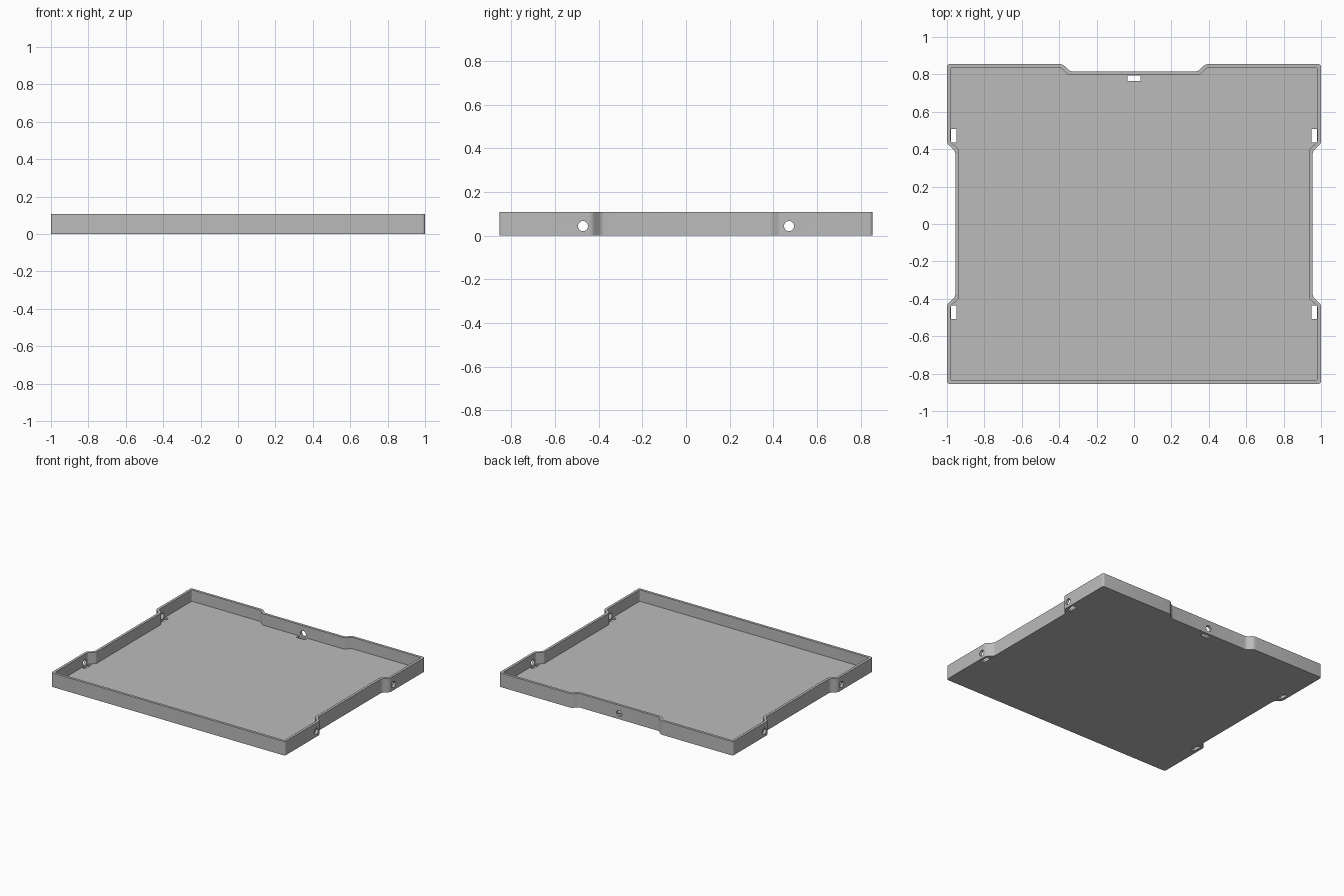
import bpy, bmesh, math
from mathutils import Vector, Matrix

if "Cube" in bpy.data.objects:
    bpy.data.objects.remove(bpy.data.objects["Cube"])

HEIGHT, WALL, FLOOR = 0.108, 0.02, 0.02
HOLE_Z, HOLE_R = 0.044, 0.023

grey = bpy.data.materials.new("light grey plastic")
grey.use_nodes = True
grey.diffuse_color = (0.5, 0.5, 0.5, 1)
grey.node_tree.nodes["Principled BSDF"].inputs["Base Color"].default_value = (0.5, 0.5, 0.5, 1)


def make_object(name, bm):
    bmesh.ops.recalc_face_normals(bm, faces=bm.faces)
    mesh = bpy.data.meshes.new(name)
    bm.to_mesh(mesh)
    bm.free()
    mesh.materials.append(grey)
    obj = bpy.data.objects.new(name, mesh)
    bpy.context.collection.objects.link(obj)
    return obj


def inset(points, distance):
    """Mitred inward offset of a counter-clockwise outline."""
    result = []
    for i, p in enumerate(points):
        a = (p - points[i - 1]).normalized()
        b = (points[(i + 1) % len(points)] - p).normalized()
        na, nb = Vector((-a.y, a.x)), Vector((-b.y, b.x))
        result.append(p + (na + nb) * distance / (1 + na.dot(nb)))
    return result


def fillet(points, radius, steps=4):
    """Round each corner with a short curve."""
    result = []
    for i, p in enumerate(points):
        start = p + (points[i - 1] - p).normalized() * radius
        end = p + (points[(i + 1) % len(points)] - p).normalized() * radius
        for k in range(steps + 1):
            t = k / steps
            result.append(start * (1 - t) ** 2 + p * 2 * t * (1 - t) + end * t * t)
    return result


# Tray: notched outline, raised wall and thin floor
half = [Vector(p) for p in ((1, -0.855), (1, -0.43), (0.955, -0.388), (0.955, 0.388),
                            (1, 0.43), (1, 0.855), (0.382, 0.855), (0.342, 0.816))]
outline = half + [Vector((-p.x, p.y)) for p in reversed(half)]
outer = fillet(outline, 0.016)
inner = fillet(inset(outline, WALL), 0.008)

bm = bmesh.new()
levels = ((outer, 0), (outer, HEIGHT), (inner, HEIGHT), (inner, FLOOR))
rings = [[bm.verts.new((p.x, p.y, z)) for p in ring] for ring, z in levels]
for low, high in zip(rings, rings[1:]):
    for i in range(len(low)):
        bm.faces.new((low[i - 1], low[i], high[i], high[i - 1]))
bm.faces.new(rings[0])
bm.faces.new(rings[-1])
tray = make_object("tray", bm)

# Clip positions: centre of the wall, and direction pointing outward
clips = [(Vector((s * 0.99, y, 0)), Vector((s, 0, 0))) for s in (1, -1) for y in (0.472, -0.472)]
clips.append((Vector((0, 0.806, 0)), Vector((0, 1, 0))))

# Slots through the floor, just inside the wall
bm = bmesh.new()
for centre, out in clips:
    spot = centre - out * 0.026
    size = Vector((0.03 if out.x else 0.07, 0.03 if out.y else 0.07, 0.045))
    bmesh.ops.create_cube(bm, size=1, matrix=Matrix.Translation(spot) @ Matrix.Diagonal(size.to_4d()))
slots = make_object("slot_cutter", bm)

# Round holes through the wall
bm = bmesh.new()
for centre, out in clips:
    turn = out.to_track_quat('Z', 'Y').to_matrix().to_4x4()
    place = Matrix.Translation(centre + Vector((0, 0, HOLE_Z)))
    bmesh.ops.create_cone(bm, cap_ends=True, segments=32, radius1=HOLE_R, radius2=HOLE_R,
                          depth=0.06, matrix=place @ turn)
holes = make_object("hole_cutter", bm)

bpy.ops.object.select_all(action='DESELECT')
bpy.context.view_layer.objects.active = tray
tray.select_set(True)
for cutter in (slots, holes):
    cutter.hide_render = True
    cut = tray.modifiers.new(cutter.name, 'BOOLEAN')
    cut.operation, cut.solver, cut.object = 'DIFFERENCE', 'EXACT', cutter
    bpy.ops.object.modifier_apply(modifier=cut.name)
    bpy.data.objects.remove(cutter)

bpy.ops.object.shade_smooth_by_angle(angle=math.radians(30))
